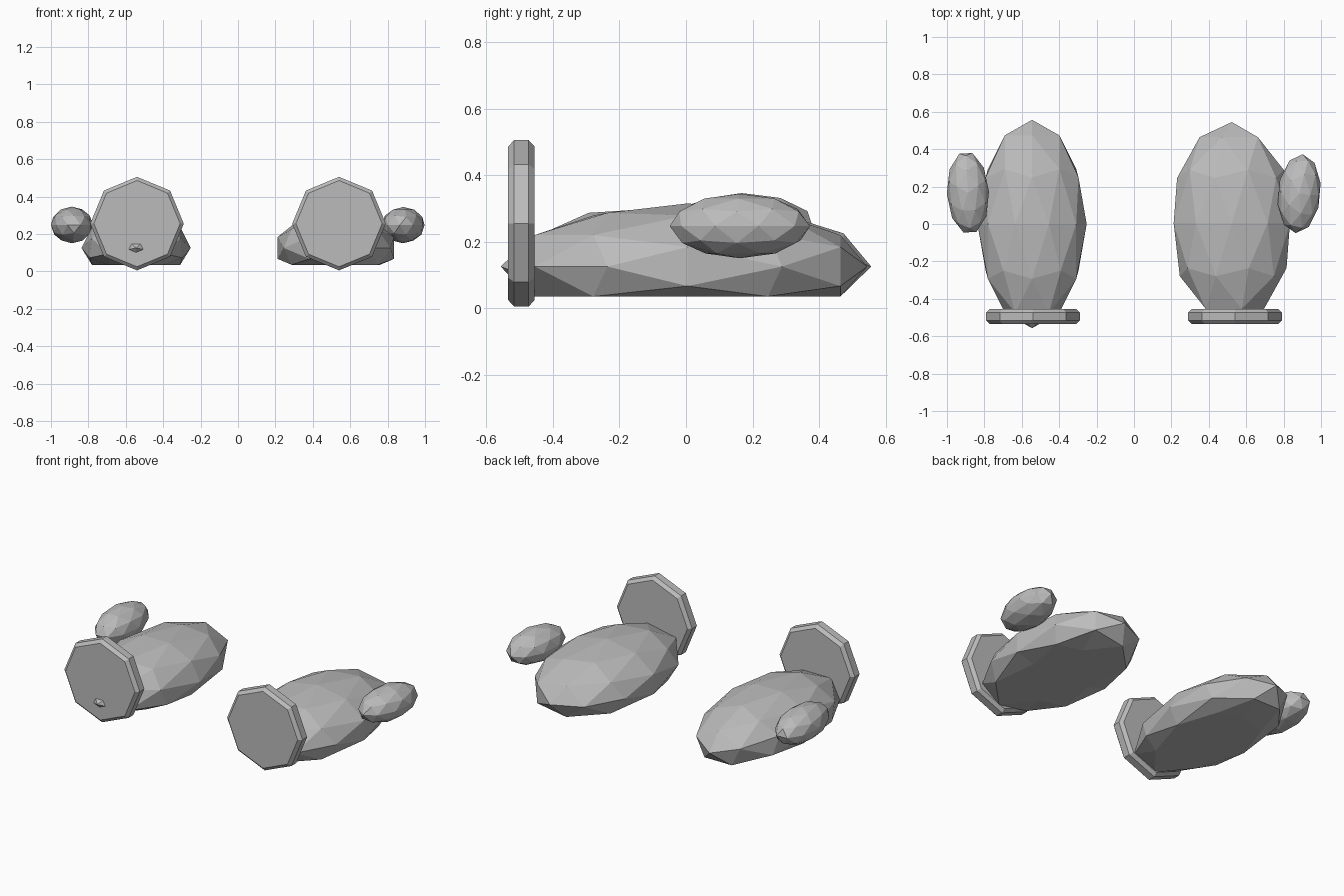
import bpy, bmesh, math
from mathutils import Matrix, Vector

if "Cube" in bpy.data.objects:
    bpy.data.objects.remove(bpy.data.objects["Cube"])

grey = bpy.data.materials.new("stone grey")
grey.diffuse_color = (0.5, 0.5, 0.5, 1)
grey.use_nodes = True
grey.node_tree.nodes["Principled BSDF"].inputs["Base Color"].default_value = grey.diffuse_color


def finish(bm, name):
    bmesh.ops.recalc_face_normals(bm, faces=bm.faces)
    mesh = bpy.data.meshes.new(name)
    bm.to_mesh(mesh)
    bm.free()
    mesh.materials.append(grey)
    obj = bpy.data.objects.new(name, mesh)
    bpy.context.collection.objects.link(obj)
    return obj


# Faceted ellipsoid whose pole lies along y, spun by "spin" degrees about it
def pebble(name, centre, radii, spin=0, yaw=0, pole_y=True, floor=None, front=None):
    bm = bmesh.new()
    bmesh.ops.create_icosphere(bm, subdivisions=2, radius=1)
    turn = Matrix.Rotation(math.radians(spin), 4, 'Z')
    if pole_y:
        turn = Matrix.Rotation(math.radians(90), 4, 'X') @ turn
    m = (Matrix.Translation(centre) @ Matrix.Rotation(math.radians(yaw), 4, 'Z')
         @ Matrix.Diagonal((*radii, 1)) @ turn)
    bmesh.ops.transform(bm, matrix=m, verts=bm.verts)
    for v in bm.verts:
        if floor is not None:          # flattened underside
            v.co.z = max(v.co.z, floor)
        if front is not None:          # nose kept behind the disc face
            v.co.y = max(v.co.y, front)
    return finish(bm, name)


# Upright octagonal disc with chamfered rims
def disc(name, x):
    bm = bmesh.new()
    m = Matrix.Translation((x, -0.495, 0.255)) @ Matrix.Rotation(math.radians(90), 4, 'X')
    bmesh.ops.create_cone(bm, cap_ends=True, segments=8, radius1=0.25, radius2=0.25, depth=0.08)
    ring = [Vector((math.cos(i * math.pi / 4), math.sin(i * math.pi / 4))) * 0.25 for i in range(8)]
    for v in bm.verts:                 # put a corner at the very top
        p = min(ring, key=lambda r: (r - v.co.xy.normalized() * 0.25
                                     - Vector((1e-4, 2e-4))).length)
        v.co.x, v.co.y = p
    rims = [e for e in bm.edges if abs(e.verts[0].co.z - e.verts[1].co.z) < 1e-4]
    bmesh.ops.bevel(bm, geom=rims, offset=0.018, segments=1, affect='EDGES')
    bmesh.ops.transform(bm, matrix=m, verts=bm.verts)
    return finish(bm, name)


# Left piece
pebble("left_body", (-0.545, 0.0, 0.125), (0.292, 0.557, 0.19), spin=-18, floor=0.035)
pebble("left_side_lobe", (-0.888, 0.167, 0.248), (0.113, 0.222, 0.098), yaw=3, spin=18, pole_y=False)
disc("left_disc", -0.54)

# Right piece
pebble("right_body", (0.523, 0.005, 0.125), (0.327, 0.54, 0.19), floor=0.035, front=-0.515)
pebble("right_side_lobe", (0.883, 0.162, 0.247), (0.115, 0.212, 0.097), yaw=-5, pole_y=False)
disc("right_disc", 0.54)
